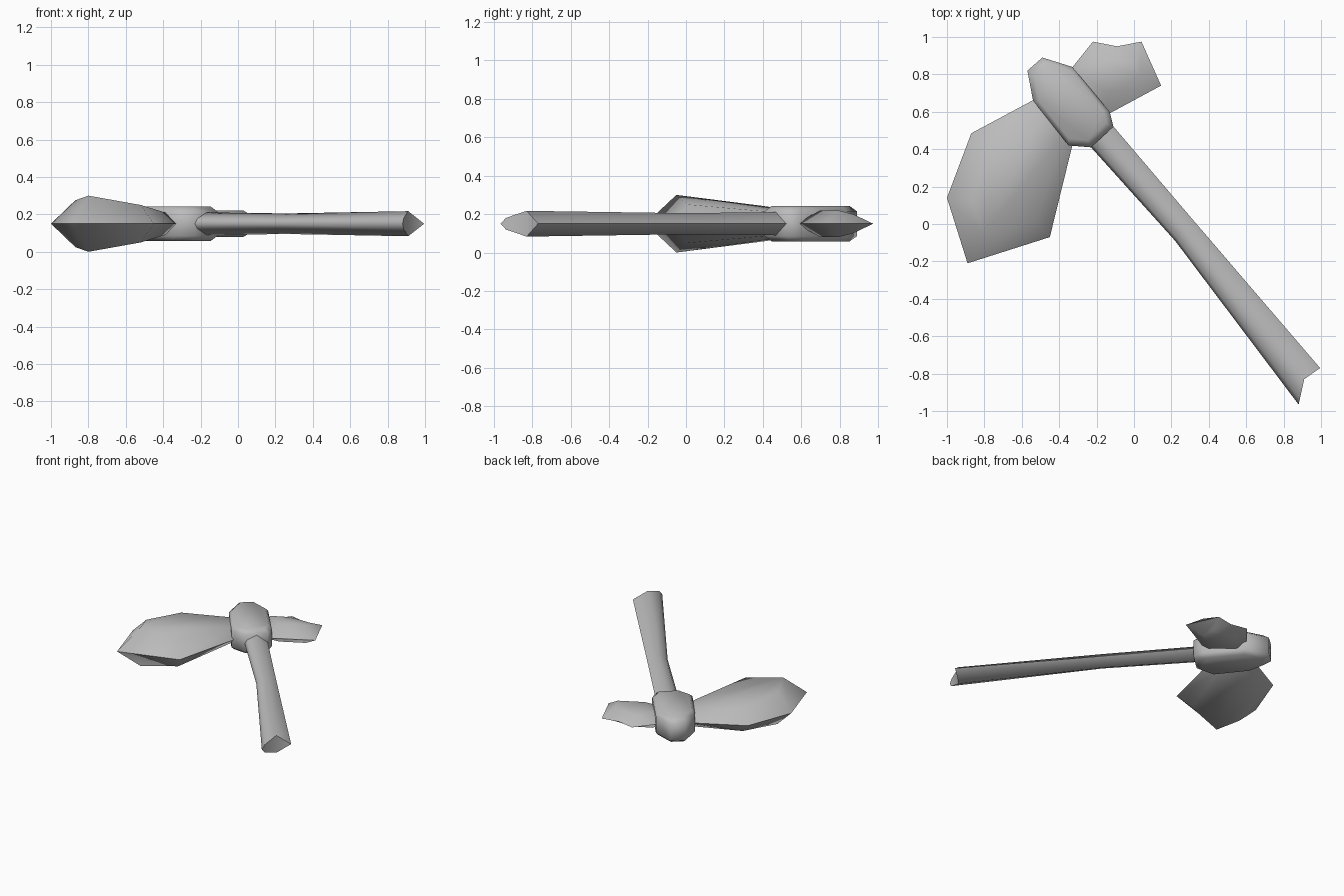
import bpy
import bmesh
import math
from mathutils import Vector

MID = 0.15  # height of the symmetry plane

default = bpy.data.objects.get("Cube")
if default:
    bpy.data.objects.remove(default, do_unlink=True)

grey = bpy.data.materials.new("stone_grey")
grey.use_nodes = True
grey.diffuse_color = (0.5, 0.5, 0.5, 1)
grey.node_tree.nodes["Principled BSDF"].inputs["Base Color"].default_value = (0.5, 0.5, 0.5, 1)


def finish(bm, name, angle):
    bmesh.ops.recalc_face_normals(bm, faces=bm.faces)
    mesh = bpy.data.meshes.new(name)
    bm.to_mesh(mesh)
    bm.free()
    mesh.materials.append(grey)
    obj = bpy.data.objects.new(name, mesh)
    bpy.context.collection.objects.link(obj)
    bpy.ops.object.select_all(action='DESELECT')
    obj.select_set(True)
    bpy.context.view_layer.objects.active = obj
    bpy.ops.object.shade_smooth_by_angle(angle=math.radians(angle))
    return obj


def bridge(bm, a, b):
    n = len(a)
    for i in range(n):
        j = (i + 1) % n
        bm.faces.new((a[i], a[j], b[j], b[i]))


def wedge(name, rim, crown, peak, angle):
    """Thin edged body: a rim on the middle plane, a raised crown on both sides."""
    bm = bmesh.new()
    edge = [bm.verts.new((x, y, MID)) for x, y in rim]
    for side in (1, -1):
        top = [bm.verts.new((x, y, MID + side * h)) for x, y, h in crown]
        bridge(bm, edge, top)
        n = len(top)
        for k in range(1, n - 1):
            bm.faces.new((top[peak], top[(peak + k) % n], top[(peak + k + 1) % n]))
    return finish(bm, name, angle)


# Broad blade
wedge("blade",
      [(-.45, .71), (-.87, .485), (-1, .14), (-.89, -.21), (-.45, -.07), (-.31, .50)],
      [(-.46, .63, .055), (-.78, .42, .09), (-.87, .12, .125),
       (-.80, -.05, .15), (-.52, .01, .10), (-.39, .46, .06)], 3, 70)

# Flared poll behind the socket
wedge("poll",
      [(-.36, .80), (-.22, .975), (-.09, .95), (.04, .975), (.145, .74), (-.17, .57)],
      [(-.27, .79, .06), (-.18, .88, .04), (-.09, .87, .05),
       (.01, .87, .05), (.03, .79, .07), (-.14, .70, .07)], 4, 70)

# Socket: one outline stacked in four layers with bevelled rims
outline = [(-.57, .82), (-.49, .89), (-.33, .84), (-.13, .60),
           (-.11, .52), (-.23, .41), (-.35, .42), (-.54, .66)]
centre = sum((Vector(p) for p in outline), Vector((0, 0))) / len(outline)
bm = bmesh.new()
layers = []
for h, scale in ((-.093, .84), (-.065, 1), (.065, 1), (.093, .84)):
    ring = [centre + (Vector(p) - centre) * scale for p in outline]
    layers.append([bm.verts.new((p.x, p.y, MID + h)) for p in ring])
for low, high in zip(layers, layers[1:]):
    bridge(bm, low, high)
bm.faces.new(layers[0])
bm.faces.new(layers[-1])
finish(bm, "socket", 75)

# Handle: six-sided sections given by left edge, right edge, ridge and half height
sections = [((-.30, .48), (-.15, .57), (-.22, .53), .065),
            ((-.23, .41), (-.10, .51), (-.16, .46), .06),
            ((.22, -.09), (.30, .04), (.265, -.02), .055),
            ((.88, -.965), (.995, -.77), (.91, -.83), .067)]
bm = bmesh.new()
rings = []
for left, right, ridge, h in sections:
    left, right, ridge = Vector(left), Vector(right), Vector(ridge)
    shoulder = left.lerp(ridge, .2)
    ring = [(right, 0), (ridge, h), (shoulder, h * .45), (left, 0),
            (shoulder, -h * .45), (ridge, -h)]
    rings.append([bm.verts.new((p.x, p.y, MID + z)) for p, z in ring])
for a, b in zip(rings, rings[1:]):
    bridge(bm, a, b)
bm.faces.new(rings[0])
right, ridge, up, left, down, under = rings[-1]
bm.faces.new((right, ridge, under))
bm.faces.new((ridge, up, down, under))
bm.faces.new((up, left, down))
finish(bm, "handle", 75)
